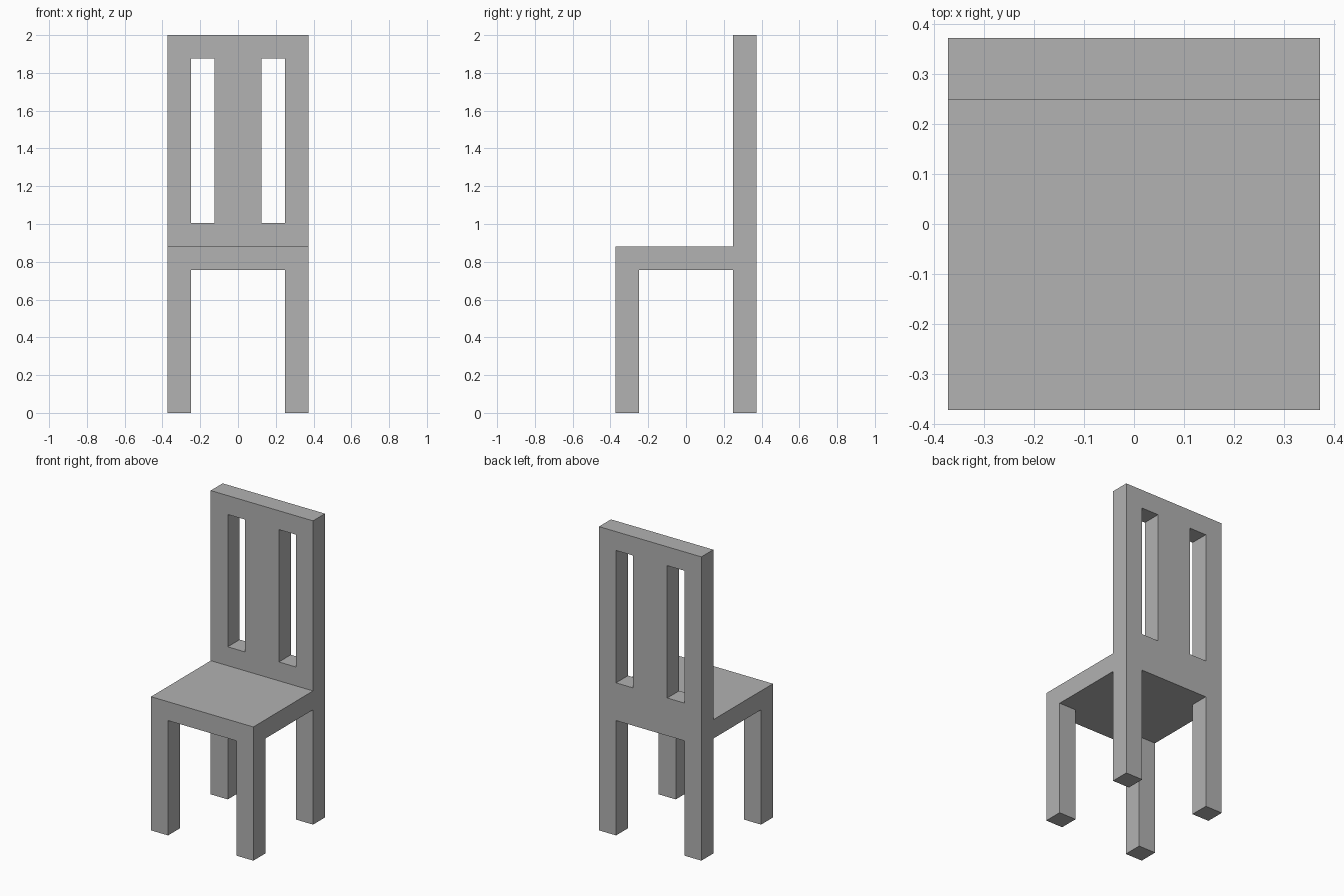
import bpy
from mathutils import Vector

cube = bpy.data.objects.get("Cube")
if cube:
    bpy.data.objects.remove(cube, do_unlink=True)

U = 0.1242            # thickness of every board and leg
HALF = 3 * U          # half the width and depth
TOP = 2.0
SEAT_LOW = 0.756
SEAT_TOP = SEAT_LOW + U
OVER = 0.1            # how far cutters reach past the surface

GREY = (0.445, 0.445, 0.445, 1)
grey = bpy.data.materials.new("plain_grey")
grey.use_nodes = True
grey.diffuse_color = GREY
grey.node_tree.nodes["Principled BSDF"].inputs["Base Color"].default_value = GREY


def box(name, low, high):
    """Box between two opposite corners."""
    low, high = Vector(low), Vector(high)
    bpy.ops.mesh.primitive_cube_add(size=1)
    ob = bpy.context.object
    ob.name = ob.data.name = name
    for v in ob.data.vertices:
        v.co = [(a + b) / 2 + c * (b - a) for a, b, c in zip(low, high, v.co)]
    ob.data.materials.append(grey)
    return ob


def carve(ob, low, high):
    """Cut a box-shaped opening and discard the cutter."""
    cutter = box("cutter", low, high)
    cutter.hide_render = True
    mod = ob.modifiers.new("opening", "BOOLEAN")
    mod.operation = "DIFFERENCE"
    mod.solver = "EXACT"
    mod.object = cutter
    bpy.context.view_layer.objects.active = ob
    bpy.ops.object.modifier_apply(modifier=mod.name)
    mesh = cutter.data
    bpy.data.objects.remove(cutter, do_unlink=True)
    bpy.data.meshes.remove(mesh)


# Seat with its two front legs
seat = box("seat_and_front_legs", (-HALF, -HALF, 0), (HALF, 2 * U, SEAT_TOP))
carve(seat, (-HALF - OVER, -2 * U, -OVER), (HALF + OVER, HALF, SEAT_LOW))
carve(seat, (-2 * U, -HALF - OVER, -OVER), (2 * U, 0, SEAT_LOW))

# Backrest running down into the two back legs
back = box("backrest_and_back_legs", (-HALF, 2 * U, 0), (HALF, HALF, TOP))
carve(back, (-2 * U, U, -OVER), (2 * U, HALF + OVER, SEAT_LOW))

# Tall openings either side of the central slat
for x in (-2 * U, U):
    carve(back, (x, U, SEAT_TOP + U), (x + U, HALF + OVER, TOP - U))
